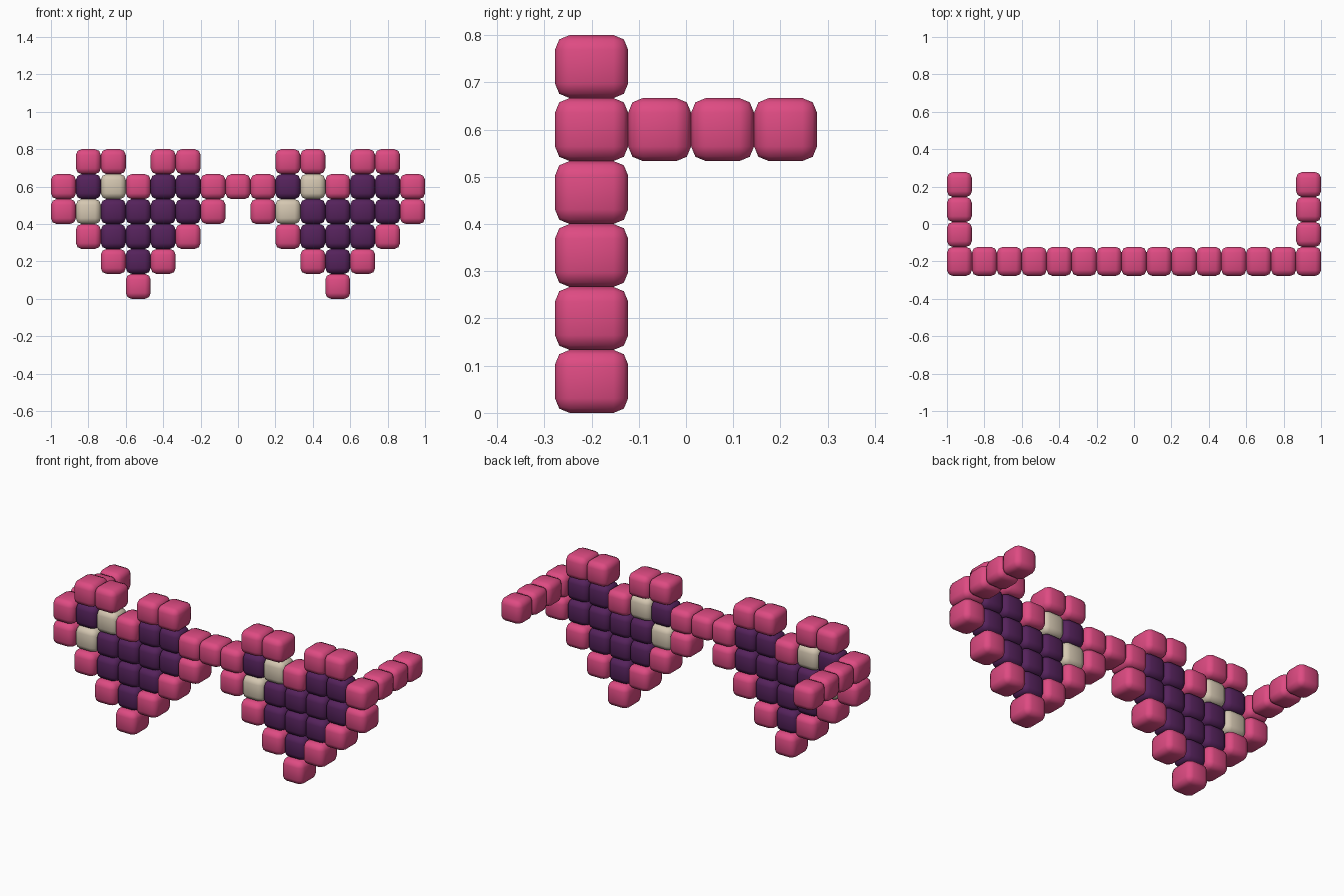
import bpy, bmesh
from mathutils import Matrix

if "Cube" in bpy.data.objects:
    bpy.data.objects.remove(bpy.data.objects["Cube"])

P = 2 / 15            # block pitch
FRONT_Y = -0.2        # centre plane of the front
FRAME_D, LENS_D = 0.155, 0.12


def material(name, color):
    m = bpy.data.materials.new(name)
    m.diffuse_color = (*color, 1)
    m.use_nodes = True
    m.node_tree.nodes["Principled BSDF"].inputs["Base Color"].default_value = m.diffuse_color
    return m


PINK = material("pink", (0.73, 0.07, 0.225))
PURPLE = material("dark purple", (0.09, 0.016, 0.105))
CREAM = material("cream", (0.66, 0.57, 0.44))


def blocks(name, centres, depth, mat):
    """One object made of soft-edged blocks at the given centres."""
    bm = bmesh.new()
    for c in centres:
        bmesh.ops.create_cube(bm, size=1, matrix=Matrix.Translation(c) @ Matrix.Diagonal((P, depth, P, 1)))
    bmesh.ops.bevel(bm, geom=bm.edges[:], offset=0.031, segments=2, profile=0.5, affect='EDGES')
    for f in bm.faces:
        f.smooth = True
    me = bpy.data.meshes.new(name)
    bm.to_mesh(me)
    bm.free()
    me.materials.append(mat)
    ob = bpy.data.objects.new(name, me)
    bpy.context.collection.objects.link(ob)
    return ob


def cell(col, row):
    return (-1 + P * (col + 0.5), FRONT_Y, P * (5.5 - row))


# Heart pattern: F frame, L lens, G glint
HEART = [".FF.FF.",
         "FLGFLLF",
         "FGLLLLF",
         ".FLLLF.",
         "..FLF..",
         "...F..."]

# Two heart-shaped rims with lenses and glints
for side, start in (("left", 0), ("right", 8)):
    for key, part, depth, mat in (("F", "rim", FRAME_D, PINK),
                                  ("L", "lens", LENS_D, PURPLE),
                                  ("G", "glint", LENS_D, CREAM)):
        cells = [cell(start + c, r) for r, line in enumerate(HEART)
                 for c, ch in enumerate(line) if ch == key]
        blocks(f"{side}_{part}", cells, depth, mat)

# Nose bridge
blocks("bridge", [cell(7, 1)], FRAME_D, PINK)

# Temple arms running back from the outer blocks
for side, col in (("left", 0), ("right", 14)):
    x, y, z = cell(col, 1)
    y0 = FRONT_Y + FRAME_D / 2 + P / 2
    blocks(f"{side}_arm", [(x, y0 + P * i, z) for i in range(3)], P, PINK)
